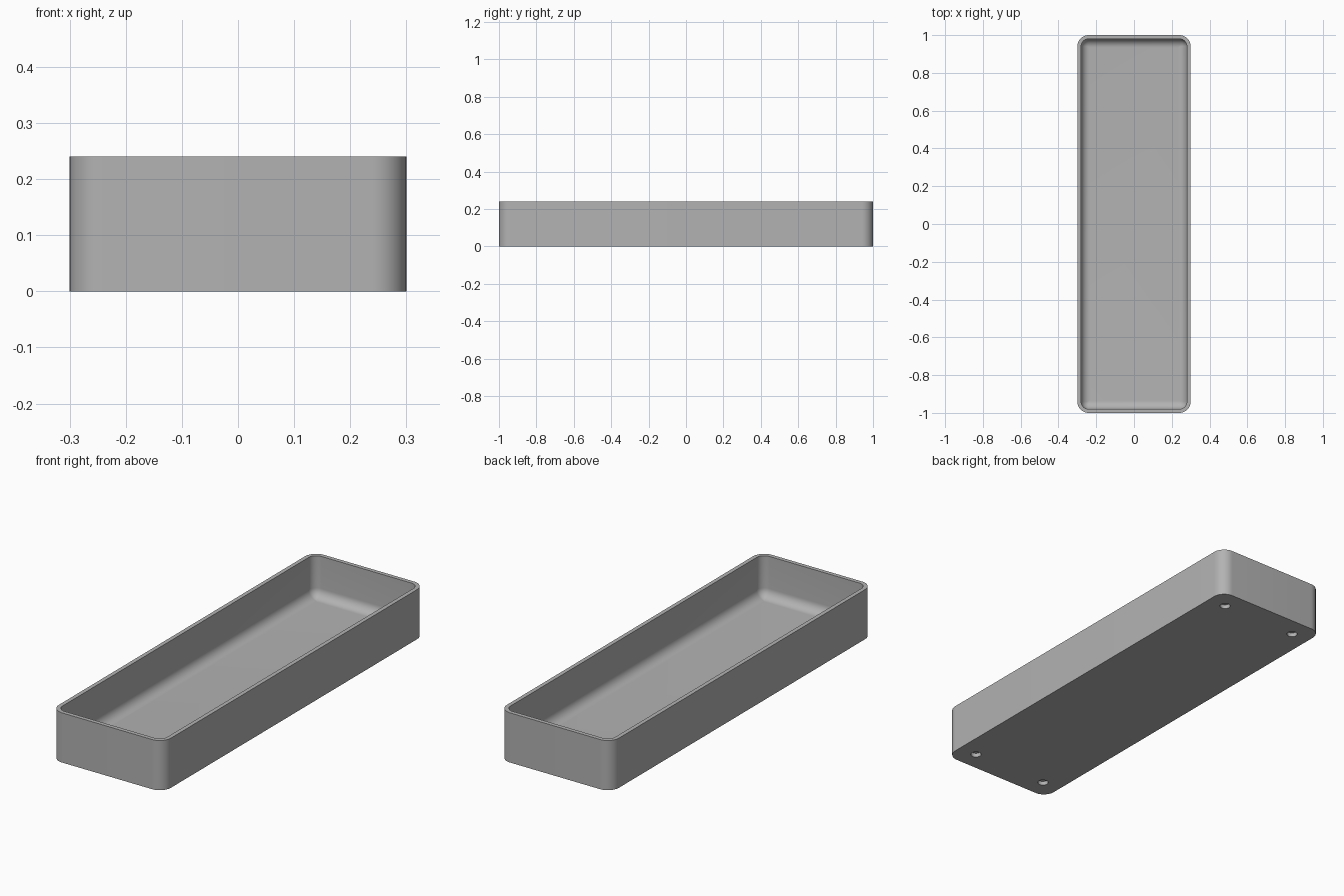
import bpy, bmesh
from math import sin, cos, pi

cube = bpy.data.objects.get("Cube")
if cube:
    bpy.data.objects.remove(cube, do_unlink=True)

W, L, H = 0.6, 2.0, 0.24          # outer size
WALL, FLOOR = 0.02, 0.04
CORNER, FILLET = 0.06, 0.045
HOLE_R, HOLE_DEPTH, HOLE_INSET = 0.024, 0.02, 0.096

grey = bpy.data.materials.new("grey plastic")
grey.use_nodes = True
colour = (0.45, 0.45, 0.45, 1)
grey.diffuse_color = colour
grey.node_tree.nodes["Principled BSDF"].inputs["Base Color"].default_value = colour


def ring(bm, inset, z, steps=12):
    """Rounded rectangle of vertices, inset from the outer outline."""
    r = max(CORNER - inset, 0.004)
    cx, cy = W / 2 - inset - r, L / 2 - inset - r
    verts = []
    for q, (sx, sy) in enumerate([(1, 1), (-1, 1), (-1, -1), (1, -1)]):
        for i in range(steps + 1):
            a = (q + i / steps) * pi / 2
            verts.append(bm.verts.new((sx * cx + r * cos(a), sy * cy + r * sin(a), z)))
    return verts


# Tray section: outer wall, rim, inner wall, rounded floor edge
section = [(0, 0), (0, H), (WALL, H)]
for i in range(11):
    a = i / 10 * pi / 2
    section.append((WALL + FILLET * (1 - cos(a)), FLOOR + FILLET * (1 - sin(a))))

bm = bmesh.new()
rings = [ring(bm, inset, z) for inset, z in section]
for low, high in zip(rings, rings[1:]):
    for i in range(len(low)):
        j = (i + 1) % len(low)
        bm.faces.new((low[i], low[j], high[j], high[i]))
bm.faces.new(rings[0][::-1])
bm.faces.new(rings[-1])
bmesh.ops.recalc_face_normals(bm, faces=bm.faces)
mesh = bpy.data.meshes.new("tray")
bm.to_mesh(mesh)
bm.free()
mesh.materials.append(grey)
tray = bpy.data.objects.new("tray", mesh)
bpy.context.collection.objects.link(tray)

# Four blind round holes in the underside
cutter_mesh = bpy.data.meshes.new("hole_cutters")
bm = bmesh.new()
for sx in (-1, 1):
    for sy in (-1, 1):
        made = bmesh.ops.create_cone(bm, cap_ends=True, segments=32, radius1=HOLE_R,
                                     radius2=HOLE_R, depth=2 * HOLE_DEPTH)
        bmesh.ops.translate(bm, verts=made["verts"],
                            vec=(sx * (W / 2 - HOLE_INSET), sy * (L / 2 - HOLE_INSET), 0))
bm.to_mesh(cutter_mesh)
bm.free()
cutter_mesh.materials.append(grey)
cutters = bpy.data.objects.new("hole_cutters", cutter_mesh)
bpy.context.collection.objects.link(cutters)
cutters.hide_render = True

bpy.context.view_layer.objects.active = tray
tray.select_set(True)
cut = tray.modifiers.new("holes", "BOOLEAN")
cut.operation = "DIFFERENCE"
cut.solver = "EXACT"
cut.object = cutters
bpy.ops.object.modifier_apply(modifier=cut.name)
bpy.data.objects.remove(cutters, do_unlink=True)
bpy.ops.object.shade_smooth_by_angle(angle=pi / 6)
